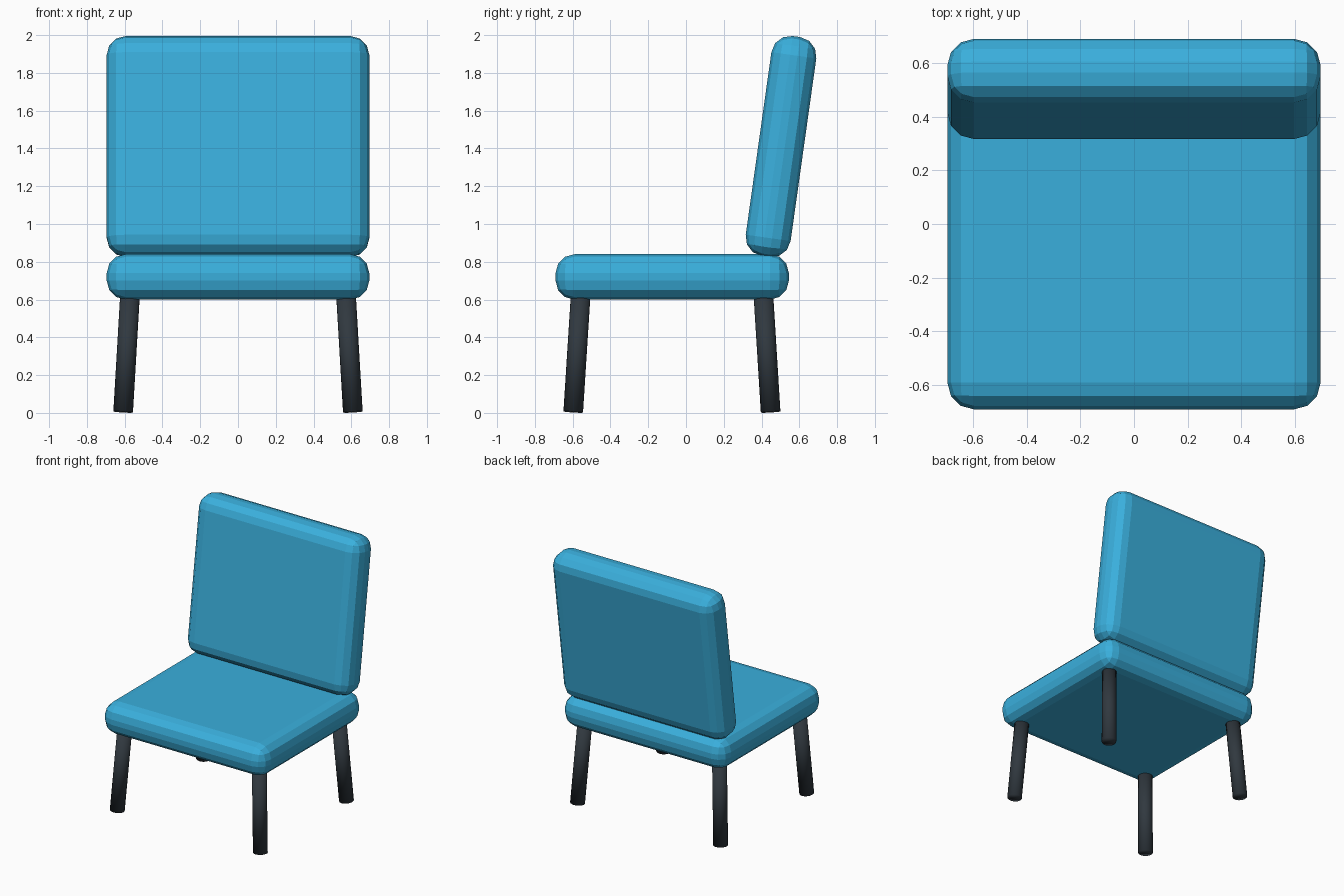
import bpy
from math import radians
from mathutils import Vector

cube = bpy.data.objects.get("Cube")
if cube:
    bpy.data.objects.remove(cube, do_unlink=True)


def make_material(name, rgb):
    mat = bpy.data.materials.new(name)
    mat.use_nodes = True
    color = (*rgb, 1)
    mat.diffuse_color = color
    mat.node_tree.nodes["Principled BSDF"].inputs["Base Color"].default_value = color
    return mat


def cushion(name, size, center, tilt, mat):
    """Flat-shaded box with softened edges, leaning back by tilt."""
    bpy.ops.mesh.primitive_cube_add(size=1, location=center)
    obj = bpy.context.object
    obj.name = name
    obj.scale = size
    bpy.ops.object.transform_apply(location=False, rotation=False, scale=True)
    obj.rotation_euler.x = -radians(tilt)
    bevel = obj.modifiers.new("Soft edges", 'BEVEL')
    bevel.width = 0.1
    bevel.segments = 3
    obj.data.materials.append(mat)


def leg(name, foot, top, mat):
    """Round rod running from the foot up into the seat."""
    foot, top = Vector(foot), Vector(top)
    axis = top - foot
    bpy.ops.mesh.primitive_cylinder_add(vertices=24, radius=0.052, depth=axis.length,
                                        location=(foot + top) / 2)
    obj = bpy.context.object
    obj.name = name
    obj.rotation_euler = axis.to_track_quat('Z', 'Y').to_euler()
    bpy.ops.object.shade_smooth()
    obj.data.materials.append(mat)


blue = make_material("blue upholstery", (0.042, 0.43, 0.72))
dark = make_material("dark metal", (0.03, 0.04, 0.05))

# Seat and reclined backrest
cushion("seat", (1.39, 1.235, 0.24), (0, -0.073, 0.72), 0, blue)
cushion("backrest", (1.39, 0.24, 1.176), (0, 0.503, 1.41), 8, blue)

# Four splayed legs
for side, sx in (("left", 1), ("right", -1)):
    for end, foot_y, top_y in (("front", -0.597, -0.558), ("back", 0.448, 0.41)):
        leg(f"{end}_{side}_leg", (sx * 0.608, foot_y, 0.005),
            (sx * 0.572, top_y, 0.62), dark)
